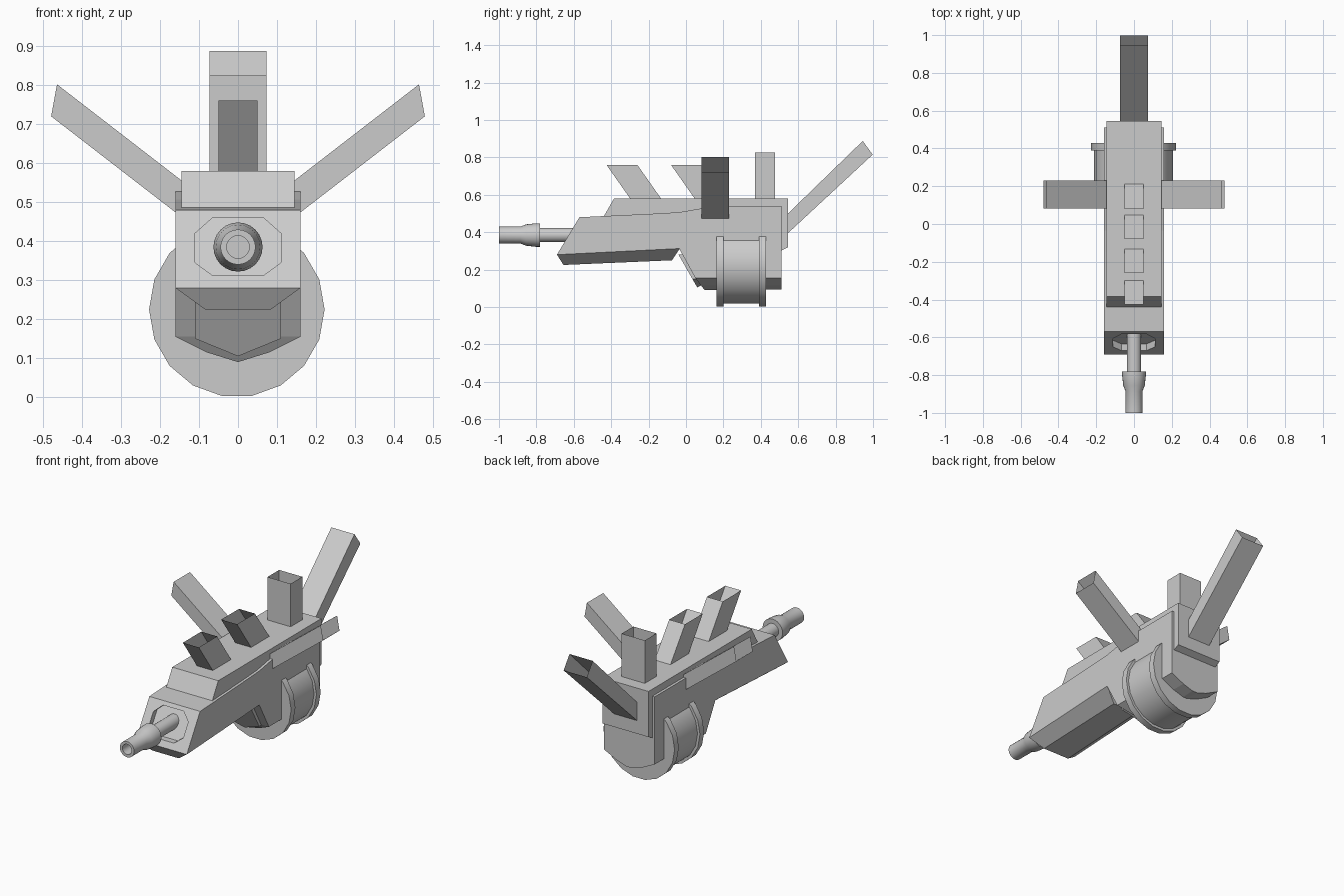
import bpy, bmesh
from math import pi, cos, sin
from mathutils import Vector

if "Cube" in bpy.data.objects:
    bpy.data.objects.remove(bpy.data.objects["Cube"])


def finish(name, bm, normals=True):
    if normals:
        bmesh.ops.recalc_face_normals(bm, faces=bm.faces)
    me = bpy.data.meshes.new(name)
    bm.to_mesh(me)
    bm.free()
    ob = bpy.data.objects.new(name, me)
    bpy.context.collection.objects.link(ob)
    return ob


def slab(name, profile, hw, cuts=()):
    """Side profile (y, z) extruded across x, then trimmed by mirrored planes."""
    bm = bmesh.new()
    a = [bm.verts.new((-hw, y, z)) for y, z in profile]
    b = [bm.verts.new((hw, y, z)) for y, z in profile]
    n = len(profile)
    bm.faces.new(a)
    bm.faces.new(b[::-1])
    for i in range(n):
        bm.faces.new((a[i], b[i], b[(i + 1) % n], a[(i + 1) % n]))
    for co, no in cuts:
        for s in (1, -1):
            geom = bm.verts[:] + bm.edges[:] + bm.faces[:]
            res = bmesh.ops.bisect_plane(bm, geom=geom, dist=1e-5,
                                         plane_co=(co[0] * s, co[1], co[2]),
                                         plane_no=Vector((no[0] * s, no[1], no[2])).normalized(),
                                         clear_outer=True)
            edges = [e for e in res['geom_cut'] if isinstance(e, bmesh.types.BMEdge)]
            bmesh.ops.contextual_create(bm, geom=edges)
    return finish(name, bm)


def open_tube(name, base, tip):
    """Four-sided sleeve with open ends."""
    bm = bmesh.new()
    a = [bm.verts.new(p) for p in base]
    b = [bm.verts.new(p) for p in tip]
    for i in range(4):
        j = (i + 1) % 4
        bm.faces.new((a[i], a[j], b[j], b[i]))
    return finish(name, bm)


def lathe(name, rings, sides, cx, cz, caps=True):
    """Rings of (y, radius) around an axis parallel to y."""
    bm = bmesh.new()
    loops = [[bm.verts.new((cx + r * cos(2 * pi * i / sides), y, cz + r * sin(2 * pi * i / sides)))
              for i in range(sides)] for y, r in rings]
    for p, q in zip(loops, loops[1:]):
        for i in range(sides):
            j = (i + 1) % sides
            bm.faces.new((p[i], p[j], q[j], q[i]))
    bm.faces.new(loops[0])
    bm.faces.new(loops[-1])
    ob = finish(name, bm)
    bpy.ops.object.select_all(action='DESELECT')
    ob.select_set(True)
    bpy.context.view_layer.objects.active = ob
    bpy.ops.object.shade_smooth_by_angle(angle=0.55)
    return ob


# Front body with chamfered underside
nose = slab("front_body", [(-.69, .28), (-.655, .225), (-.075, .25), (-.035, .31),
                           (-.035, .507), (-.15, .5), (-.57, .48)], .16,
            [((.16, -.69, .28), (.036, .0024, -.048))])

# Octagonal recess in the sloped front face
bm = bmesh.new()
octo = [(-.11, .345), (-.065, .312), (.065, .312), (.11, .345),
        (.11, .42), (.065, .46), (-.065, .46), (-.11, .42)]
f = [bm.verts.new((x, -.8, z)) for x, z in octo]
b = [bm.verts.new((x, -.69 + .6 * (z - .28) + .035, z)) for x, z in octo]
bm.faces.new(f)
bm.faces.new(b[::-1])
for i in range(8):
    j = (i + 1) % 8
    bm.faces.new((f[i], f[j], b[j], b[i]))
cutter = finish("recess_cutter", bm)
cutter.hide_render = True
cutter.hide_viewport = True
mod = nose.modifiers.new("recess", 'BOOLEAN')
mod.operation = 'DIFFERENCE'
mod.solver = 'EXACT'
mod.object = cutter

# Rear housing with a faceted, keel-like bottom
slab("rear_housing", [(-.035, .31), (.05, .155), (.1, .09), (.51, .095), (.51, .54),
                      (.2, .54), (.08, .527), (-.035, .507)], .16,
     [((.16, 0, .155), (.04, 0, -.08)), ((.08, 0, .115), (.025, 0, -.08))])

# Raised panel on the sloped front of the housing
slab("housing_front_panel", [(-.04, .28), (.06, .105), (.09, .12), (.0, .28)], .11,
     [((.11, 0, .15), (.045, 0, -.11))])

# Narrow top cover that wraps down over the back
slab("top_cover", [(-.445, .475), (-.385, .58), (.545, .58), (.545, .32),
                   (.505, .30), (.505, .475)], .145)

# Drum with two raised rims
lathe("drum", [(.162, .225), (.2, .225), (.2, .21), (.39, .21), (.39, .225), (.428, .225)],
      18, -.003, .225)

# Barrel with stepped collar and hollow muzzle
lathe("barrel", [(-.56, .038), (-.78, .038), (-.78, .063), (-.8, .063), (-.855, .057),
                 (-.885, .045), (-1, .045), (-1, .029), (-.9, .029)], 24, 0, .385)


# Open sleeves on the top and back, given by side outline
def sleeve(name, hw, y0, z0, y1, z1, ty0, tz0, ty1, tz1):
    def ring(ya, za, yb, zb):
        return [(-hw, ya, za), (hw, ya, za), (hw, yb, zb), (-hw, yb, zb)]
    open_tube(name, ring(y0, z0, y1, z1), ring(ty0, tz0, ty1, tz1))


sleeve("front_top_sleeve", .05, -.295, .575, -.13, .575, -.425, .76, -.26, .76)
sleeve("middle_top_sleeve", .05, .05, .575, .215, .575, -.08, .76, .08, .76)
sleeve("rear_top_sleeve", .073, .37, .575, .475, .575, .37, .825, .475, .825)
sleeve("back_sleeve", .073, .54, .495, .54, .39, .945, .888, .998, .815)

# Open sleeves on both sides
for s, side in ((1, "right"), (-1, "left")):
    def ring(xa, za, xb, zb):
        return [(s * xa, .083, za), (s * xa, .23, za), (s * xb, .23, zb), (s * xb, .083, zb)]
    open_tube(side + "_side_sleeve", ring(.145, .462, .144, .555), ring(.479, .72, .464, .802))
